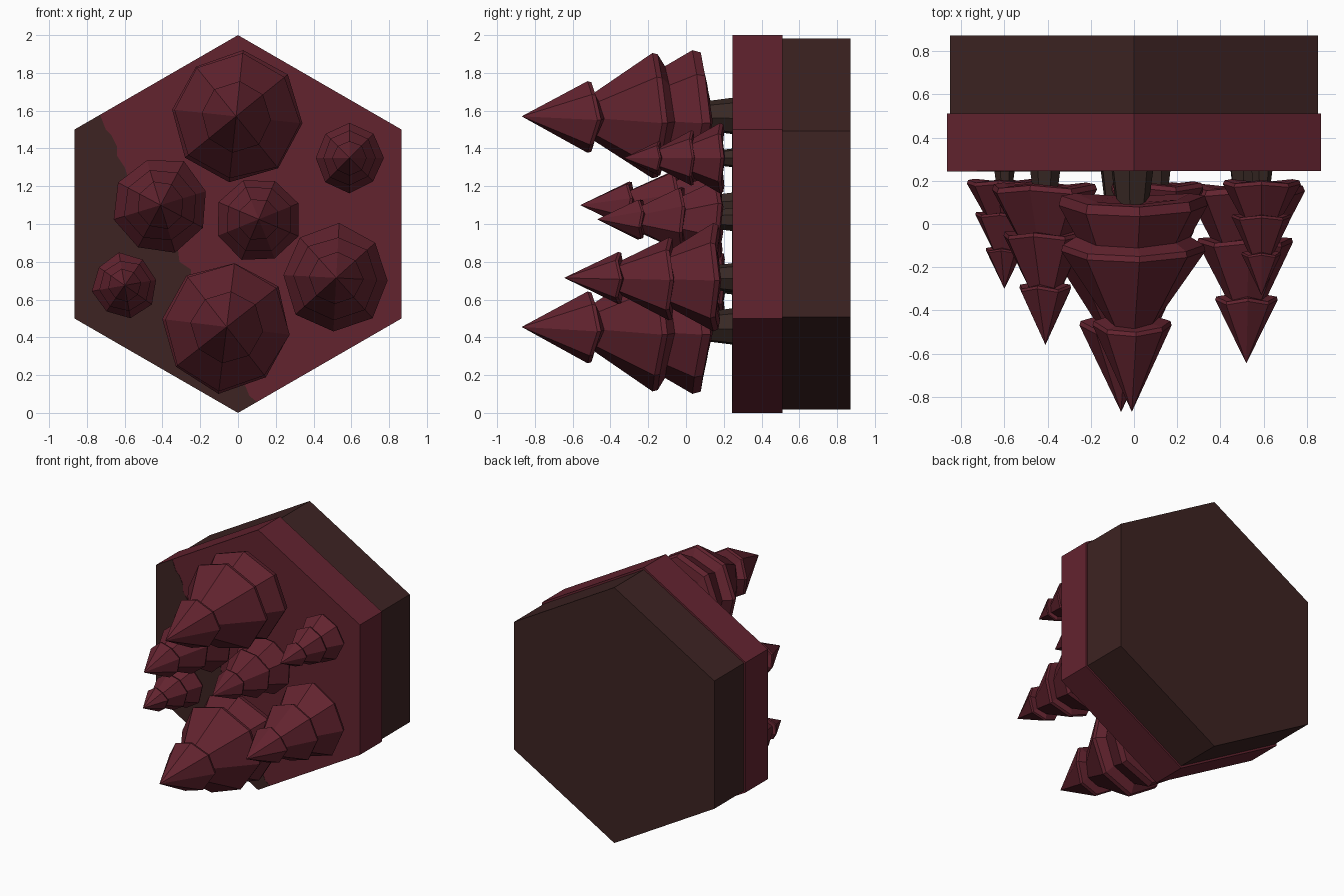
import bpy, bmesh, math, random

if "Cube" in bpy.data.objects:
    bpy.data.objects.remove(bpy.data.objects["Cube"])

random.seed(4)


def material(name, rgb):
    m = bpy.data.materials.new(name)
    m.diffuse_color = (*rgb, 1)
    m.use_nodes = True
    m.node_tree.nodes["Principled BSDF"].inputs["Base Color"].default_value = m.diffuse_color
    return m


RED = material("crimson_leaf", (0.124, 0.0170, 0.0285))
DIRT = material("dark_earth", (0.047, 0.0170, 0.0160))
BARK = material("bark", (0.0395, 0.0215, 0.0175))


def finish(bm, name, mat):
    bmesh.ops.recalc_face_normals(bm, faces=bm.faces)
    me = bpy.data.meshes.new(name)
    bm.to_mesh(me)
    bm.free()
    me.materials.append(mat)
    ob = bpy.data.objects.new(name, me)
    bpy.context.collection.objects.link(ob)
    return ob


def loft(name, rings, mat):
    """Skin a list of equal-length point rings and cap both ends."""
    bm = bmesh.new()
    loops = [[bm.verts.new(p) for p in ring] for ring in rings]
    n = len(loops[0])
    for a, b in zip(loops, loops[1:]):
        for i in range(n):
            j = (i + 1) % n
            bm.faces.new((a[i], a[j], b[j], b[i]))
    bm.faces.new(loops[0])
    bm.faces.new(loops[-1])
    bmesh.ops.remove_doubles(bm, verts=bm.verts, dist=1e-5)
    return finish(bm, name, mat)


def ring(cx, y, cz, r, n, phase):
    return [(cx + r * math.cos(phase + i * math.tau / n), y,
             cz + r * math.sin(phase + i * math.tau / n)) for i in range(n)]


# Hexagonal ground tile: leafy layer over earth layer
def hex_slab(name, y0, y1, r, mat):
    loft(name, [ring(0, y, 1, r, 6, math.pi / 2) for y in (y0, y1)], mat)


FRONT = 0.245
hex_slab("ground_layer", FRONT, 0.512, 1.0, RED)
hex_slab("earth_layer", 0.512, 0.872, 0.983, DIRT)

# Bare earth patch with ragged edge on the front face
edge = [(-0.73, 1.578), (-0.70, 1.50), (-0.67, 1.47), (-0.64, 1.41),
        (-0.64, 1.36), (-0.60, 1.30), (-0.55, 1.15), (-0.45, 1.0),
        (-0.32, 0.88), (-0.31, 0.80), (-0.25, 0.76), (-0.24, 0.66),
        (-0.12, 0.45), (-0.05, 0.25), (0.04, 0.14), (0.06, 0.09), (0.10, 0.058)]
outline = edge + [(0, 0), (-0.866, 0.5), (-0.866, 1.5)]
loft("earth_patch", [[(x, y, z) for x, z in outline]
                     for y in (FRONT - 0.002, FRONT + 0.001)], DIRT)

# Tier profiles: (distance from tip, radius), in units of tree height
TALL = [(0.332, 0.170), (0.350, 0.165), (0.365, 0.115), (0.640, 0.303),
        (0.665, 0.297), (0.700, 0.240), (0.830, 0.311), (0.870, 0.300),
        (0.880, 0.240), (0.870, 0.06)]
SMALL = [(0.315, 0.160), (0.332, 0.155), (0.340, 0.110), (0.615, 0.250),
         (0.637, 0.243), (0.640, 0.185), (0.880, 0.318), (0.910, 0.305),
         (0.920, 0.250), (0.900, 0.06)]


def tree(name, x, z, tip, profile, phase, saddle, wobble):
    h = FRONT - tip
    ph = math.radians(phase)
    rings = [ring(x, tip, z, 0, 8, ph)]
    tier = [[random.uniform(0.96, 1.03) for _ in range(8)] for _ in range(4)]
    for k, (t, r) in enumerate(profile):
        pts = []
        for i in range(8):
            a = ph + i * math.tau / 8
            y = tip + h * (t + saddle * math.cos(2 * a) + wobble * (-1) ** i)
            rr = r * h * tier[k // 3][i]
            pts.append((x + rr * math.cos(a), y, z + rr * math.sin(a)))
        rings.append(pts)
    loft(name + "_foliage", rings, RED)
    loft(name + "_trunk", [ring(x, tip + 0.8 * h, z, 0.062 * h, 7, ph),
                           ring(x, FRONT + 0.01, z, 0.09 * h, 7, ph)], BARK)


tree("upper_large_tree", -0.01, 1.57, -0.87, TALL, -6, 0.024, 0.004)
tree("lower_large_tree", -0.06, 0.455, -0.87, TALL, -7, 0.024, 0.004)
tree("right_tree", 0.52, 0.715, -0.645, SMALL, -3, 0.004, 0.011)
tree("left_tree", -0.41, 1.10, -0.56, SMALL, 17, 0.004, 0.011)
tree("middle_tree", 0.11, 1.025, -0.47, SMALL, 22, 0.004, 0.011)
tree("left_sapling", -0.60, 0.675, -0.30, SMALL, 10, 0.004, 0.011)
tree("right_sapling", 0.59, 1.35, -0.33, SMALL, 0, 0.004, 0.011)
